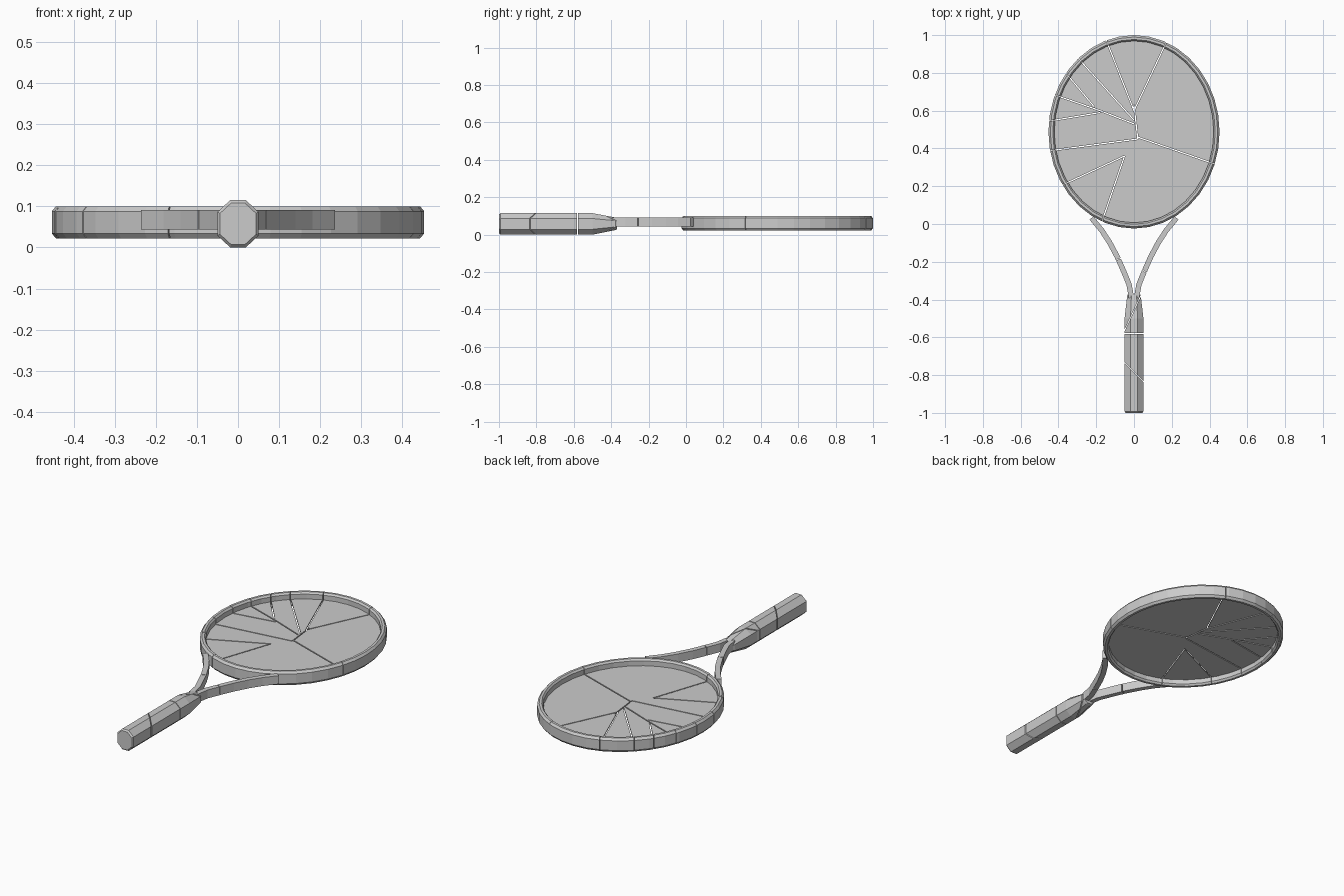
import bpy, bmesh, math
from mathutils import Vector

if "Cube" in bpy.data.objects:
    bpy.data.objects.remove(bpy.data.objects["Cube"])

CY, N = 0.488, 36          # head centre, number of sides
RX, RY = 0.453, 0.512      # head outer radii


def make(name, verts, faces):
    me = bpy.data.meshes.new(name)
    bm = bmesh.new()
    vs = [bm.verts.new(v) for v in verts]
    for f in faces:
        bm.faces.new([vs[i] for i in f])
    bmesh.ops.recalc_face_normals(bm, faces=bm.faces)
    bm.to_mesh(me)
    bm.free()
    ob = bpy.data.objects.new(name, me)
    bpy.context.collection.objects.link(ob)
    return ob


def loft(name, rings, closed=False):
    """Skin equal-length rings; cap the ends or join them into a loop."""
    k, n = len(rings[0]), len(rings)
    verts = [p for r in rings for p in r]
    faces = []
    for i in range(n if closed else n - 1):
        a, b = i * k, ((i + 1) % n) * k
        faces += [(a + j, a + (j + 1) % k, b + (j + 1) % k, b + j) for j in range(k)]
    if not closed:
        faces += [tuple(range(k)), tuple(range((n - 1) * k, n * k))]
    return make(name, verts, faces)


def head_point(i, inset, z):
    a = 2 * math.pi * i / N
    return ((RX - inset) * math.cos(a), CY + (RY - inset) * math.sin(a), z)


def slit(ob, p, q, width=0.004):
    """Cut a narrow crack through an object along the plan line p-q."""
    p, q = Vector(p), Vector(q)
    d = (q - p).normalized()
    s = Vector((-d.y, d.x)) * width / 2
    plan = [p + s, q + s, q - s, p - s]
    cut = loft("crack_cutter", [[(v.x, v.y, z) for v in plan] for z in (-0.1, 0.25)])
    cut.hide_render = True
    m = ob.modifiers.new("crack", 'BOOLEAN')
    m.operation, m.solver, m.object = 'DIFFERENCE', 'EXACT', cut
    bpy.context.view_layer.objects.active = ob
    bpy.ops.object.modifier_apply(modifier=m.name)
    bpy.data.objects.remove(cut)


# head rim: chamfered section swept around an ellipse
section = [(0.010, 0.022), (0, 0.034), (0, 0.088), (0.010, 0.100),
           (0.023, 0.100), (0.031, 0.090), (0.031, 0.032), (0.023, 0.022)]
rim = loft("head_rim", [[head_point(i, o, z) for o, z in section] for i in range(N)], True)

# string bed: thin sheet inside the rim
bed = loft("string_bed", [[head_point(i, 0.029, z) for i in range(N)] for z in (0.057, 0.063)])

# handle: octagonal grip with bevelled butt and tapered throat end
def octagon(y, w, lo, hi):
    c, h = (lo + hi) / 2, (hi - lo) / 2
    shape = [(0.38, 1), (1, 0.5), (1, -0.5), (0.38, -1),
             (-0.38, -1), (-1, -0.5), (-1, 0.5), (-0.38, 1)]
    return [(x * w, y, c + z * h) for x, z in shape]

handle = loft("handle", [octagon(-1.0, 0.044, 0.007, 0.108), octagon(-0.992, 0.05, 0.0, 0.115),
                         octagon(-0.5, 0.05, 0.0, 0.115), octagon(-0.38, 0.036, 0.024, 0.092),
                         octagon(-0.37, 0.032, 0.028, 0.088)])

# throat arms: curved flat bars from the handle to the rim
path = [Vector(p) for p in [(0.014, -0.39), (0.026, -0.32), (0.055, -0.25), (0.088, -0.175),
                            (0.128, -0.1), (0.17, -0.035), (0.225, 0.032)]]
for name, side in (("throat_arm_right", 1), ("throat_arm_left", -1)):
    rings = []
    for i, p in enumerate(path):
        d = (path[min(i + 1, len(path) - 1)] - path[max(i - 1, 0)]).normalized()
        s = Vector((d.y, -d.x)) * 0.014
        rings.append([(side * (p.x + k * s.x), p.y + k * s.y, z)
                      for k, z in ((-1, 0.044), (1, 0.044), (1, 0.091), (-1, 0.091))])
    arm = loft(name, rings)
    if side > 0:
        slit(arm, (0.02, -0.23), (0.09, -0.27))
    else:
        slit(arm, (-0.12, -0.20), (-0.05, -0.175))

# cracks in the bed, the first seven running out through the rim
cracks = [((0.17, 0.96), (0, 0.6)), ((-0.13, 0.93), (0, 0.6)), ((-0.28, 0.86), (0, 0.55)),
          ((-0.41, 0.68), (-0.18, 0.6)), ((-0.42, 0.55), (-0.18, 0.59)),
          ((-0.43, 0.39), (0.02, 0.45)), ((0.42, 0.32), (0.02, 0.46)),
          ((-0.37, 0.81), (-0.21, 0.62)), ((-0.35, 0.22), (-0.05, 0.36)),
          ((-0.15, 0.07), (-0.05, 0.36)), ((0, 0.63), (0.02, 0.45)), ((-0.18, 0.6), (0, 0.53))]
for i, (p, q) in enumerate(cracks):
    out = Vector(p) + (Vector(p) - Vector(q)).normalized() * 0.1
    slit(bed, out if i < 10 else p, q, 0.006)
    if i < 10:
        slit(rim, out, q, 0.003)

# cracks across the handle
slit(handle, (-0.1, -0.58), (0.1, -0.58))
slit(handle, (-0.06, -0.725), (0.06, -0.845))
slit(handle, (-0.06, -0.585), (0.05, -0.35))
